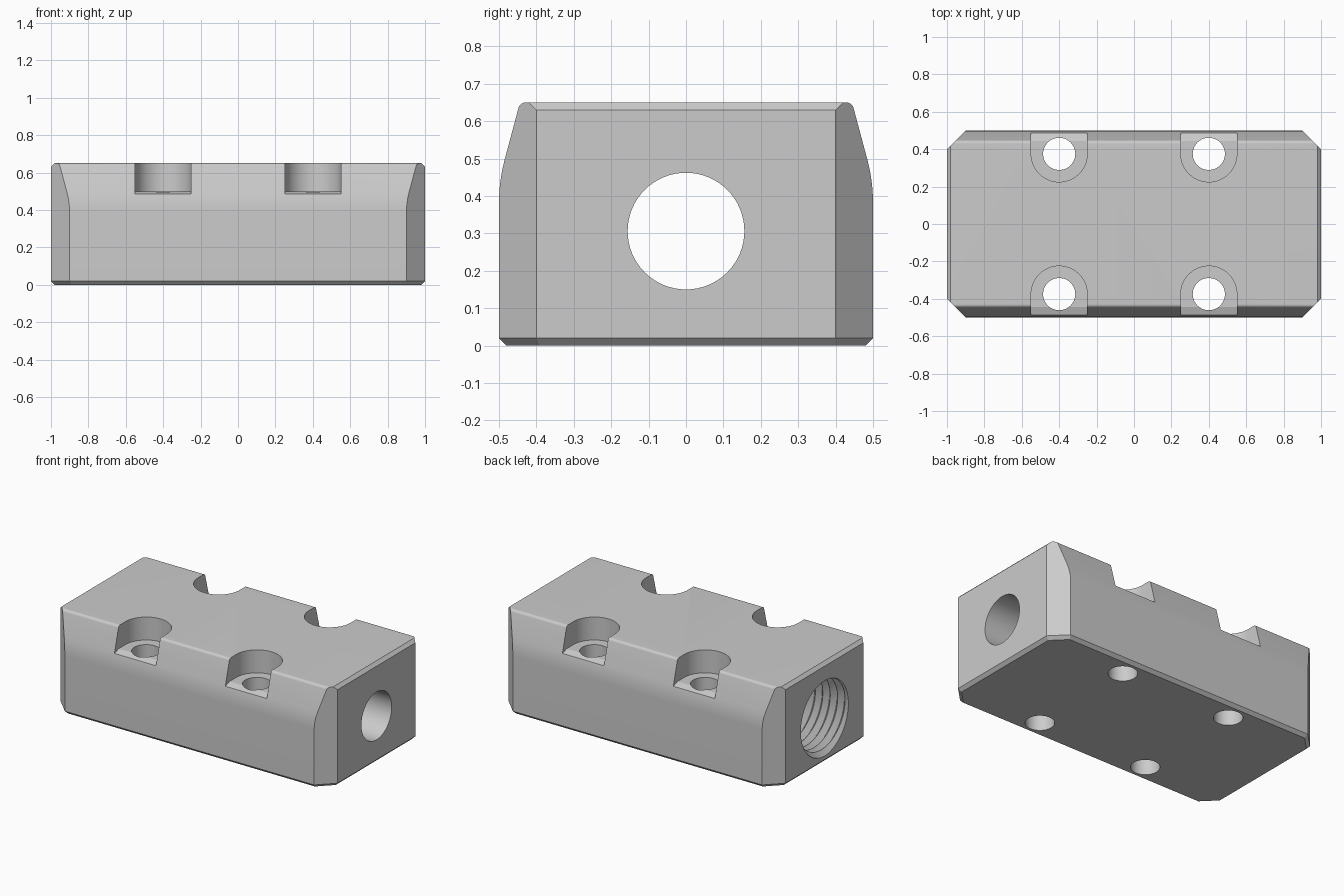
import bpy
import bmesh
from math import sin, cos, pi, radians, sqrt
from mathutils import Vector, Matrix

default = bpy.data.objects.get("Cube")
if default:
    bpy.data.objects.remove(default, do_unlink=True)

COLOUR = (0.6, 0.6, 0.6, 1)
metal = bpy.data.materials.new("grey metal")
metal.diffuse_color = COLOUR
metal.use_nodes = True
metal.node_tree.nodes["Principled BSDF"].inputs["Base Color"].default_value = COLOUR

HEIGHT = 0.65
BORE_Z = 0.306


def make_object(name, bm):
    bmesh.ops.recalc_face_normals(bm, faces=bm.faces)
    mesh = bpy.data.meshes.new(name)
    bm.to_mesh(mesh)
    bm.free()
    mesh.materials.append(metal)
    ob = bpy.data.objects.new(name, mesh)
    bpy.context.collection.objects.link(ob)
    return ob


def prism(points, offset):
    """Extrude a closed outline of 3D points along an offset."""
    bm = bmesh.new()
    face = bm.faces.new([bm.verts.new(p) for p in points])
    top = bmesh.ops.extrude_face_region(bm, geom=[face])["geom"]
    verts = [g for g in top if isinstance(g, bmesh.types.BMVert)]
    bmesh.ops.translate(bm, verts=verts, vec=offset)
    return bm


def arc(cx, cy, r, start, end, steps):
    angles = [radians(start + (end - start) * i / steps) for i in range(steps + 1)]
    return [(cx + r * cos(a), cy + r * sin(a)) for a in angles]


def cone(name, r1, r2, x1, x2):
    """Round cutter lying along x at bore height."""
    bm = bmesh.new()
    bmesh.ops.create_cone(bm, cap_ends=True, segments=64, radius1=r1, radius2=r2,
                          depth=x2 - x1)
    turn = Matrix.Translation(((x1 + x2) / 2, 0, BORE_Z)) @ Matrix.Rotation(pi / 2, 4, "Y")
    bmesh.ops.transform(bm, matrix=turn, verts=bm.verts)
    return make_object(name, bm)


def trim(bm, point, normal):
    """Slice off everything beyond a plane and close the cut."""
    geom = bm.verts[:] + bm.edges[:] + bm.faces[:]
    bmesh.ops.bisect_plane(bm, geom=geom, plane_co=point, plane_no=normal,
                           clear_outer=True)
    bmesh.ops.holes_fill(bm, edges=[e for e in bm.edges if e.is_boundary], sides=0)


def cut(body, cutter):
    cutter.hide_render = True
    mod = body.modifiers.new("cut", "BOOLEAN")
    mod.operation = "DIFFERENCE"
    mod.solver = "EXACT"
    mod.object = cutter
    bpy.context.view_layer.objects.active = body
    bpy.ops.object.modifier_apply(modifier=mod.name)
    bpy.data.objects.remove(cutter, do_unlink=True)


# Block: side profile with curved shoulders, swept along x
half = [(0.48, 0), (0.5, 0.02)]
half += arc(0.04, 0.38, 0.46, 0, 15, 6)
half += arc(0.4285, 0.63, 0.02, 15, 90, 8)
outline = half + [(-y, z) for y, z in reversed(half)]
bm = prism([(-1, y, z) for y, z in outline], (2, 0, 0))

# Chamfers on end edges and vertical corners
for sx in (-1, 1):
    trim(bm, (sx, 0, HEIGHT - 0.02), Vector((sx, 0, 1)))
    trim(bm, (sx, 0, 0.02), Vector((sx, 0, -1)))
    for sy in (-1, 1):
        trim(bm, (sx, sy * 0.4, 0), Vector((sx, sy, 0)))
        trim(bm, (sx, sy * 0.4, 0.02), Vector((sx, sy, -sqrt(2))))
block = make_object("threaded_block", bm)

# Screw holes with open-sided counterbores and sloping lips
for sx in (-1, 1):
    for sy in (-1, 1):
        x, y = sx * 0.4, sy * 0.375
        slot = arc(0, 0, 0.15, 180, 360, 32) + [(0.15, 0.3), (-0.15, 0.3)]
        cut(block, make_object("counterbore_cutter", prism(
            [(x + u, y + sy * v, 0.5) for u, v in slot], (0, 0, 0.3))))
        lip = [(0.445, 0.5), (0.6, 0.446), (0.6, 0.55), (0.445, 0.55)]
        cut(block, make_object("lip_cutter", prism(
            [(x - 0.15, sy * v, z) for v, z in lip], (0.3, 0, 0))))
        hole = arc(x, y, 0.086, 0, 360, 48)[:-1]
        cut(block, make_object("screw_hole_cutter", prism(
            [(u, v, -0.1) for u, v in hole], (0, 0, 0.7))))

# Through bore, with a wider drilled end and a conical bottom
MINOR, MAJOR, BORE = 0.229, 0.263, 0.156
cut(block, cone("bore_cutter", BORE, BORE, -1.2, 1.2))
cut(block, cone("drill_cutter", MINOR, MINOR, -1.2, -0.36))
cut(block, cone("drill_tip_cutter", MINOR, BORE - 0.001, -0.361, -0.32))

# Helical thread cutter: crest and root lines joined into one spiral skin
PITCH, STEPS, TURNS = 0.0535, 48, 12
bm = bmesh.new()


def helix_vert(k, r, shift):
    a = 2 * pi * k / STEPS
    x = -1.12 + PITCH * (k / STEPS + shift)
    return bm.verts.new((x, r * cos(a), BORE_Z + r * sin(a)))


count = STEPS * TURNS
crest = [helix_vert(k, MINOR - 0.002, 0) for k in range(count + STEPS + 1)]
root = [helix_vert(k, MAJOR, 0.5) for k in range(count + 1)]
for k in range(count):
    bm.faces.new((crest[k], crest[k + 1], root[k + 1], root[k]))
    bm.faces.new((root[k], root[k + 1], crest[k + STEPS + 1], crest[k + STEPS]))
x_start, x_end = crest[0].co.x, crest[-1].co.x
hubs = [bm.verts.new((x, 0, BORE_Z)) for x in (x_start, x_end)]
for e in [e for e in bm.edges if e.is_boundary]:
    middle = (e.verts[0].co.x + e.verts[1].co.x) / 2
    hub = hubs[0] if middle < (x_start + x_end) / 2 else hubs[1]
    bm.faces.new((e.verts[0], e.verts[1], hub))
cut(block, make_object("thread_cutter", bm))

# Smooth curved walls, keep machined edges crisp
bpy.ops.object.select_all(action="DESELECT")
block.select_set(True)
bpy.context.view_layer.objects.active = block
bpy.ops.object.shade_smooth_by_angle(angle=radians(14))
